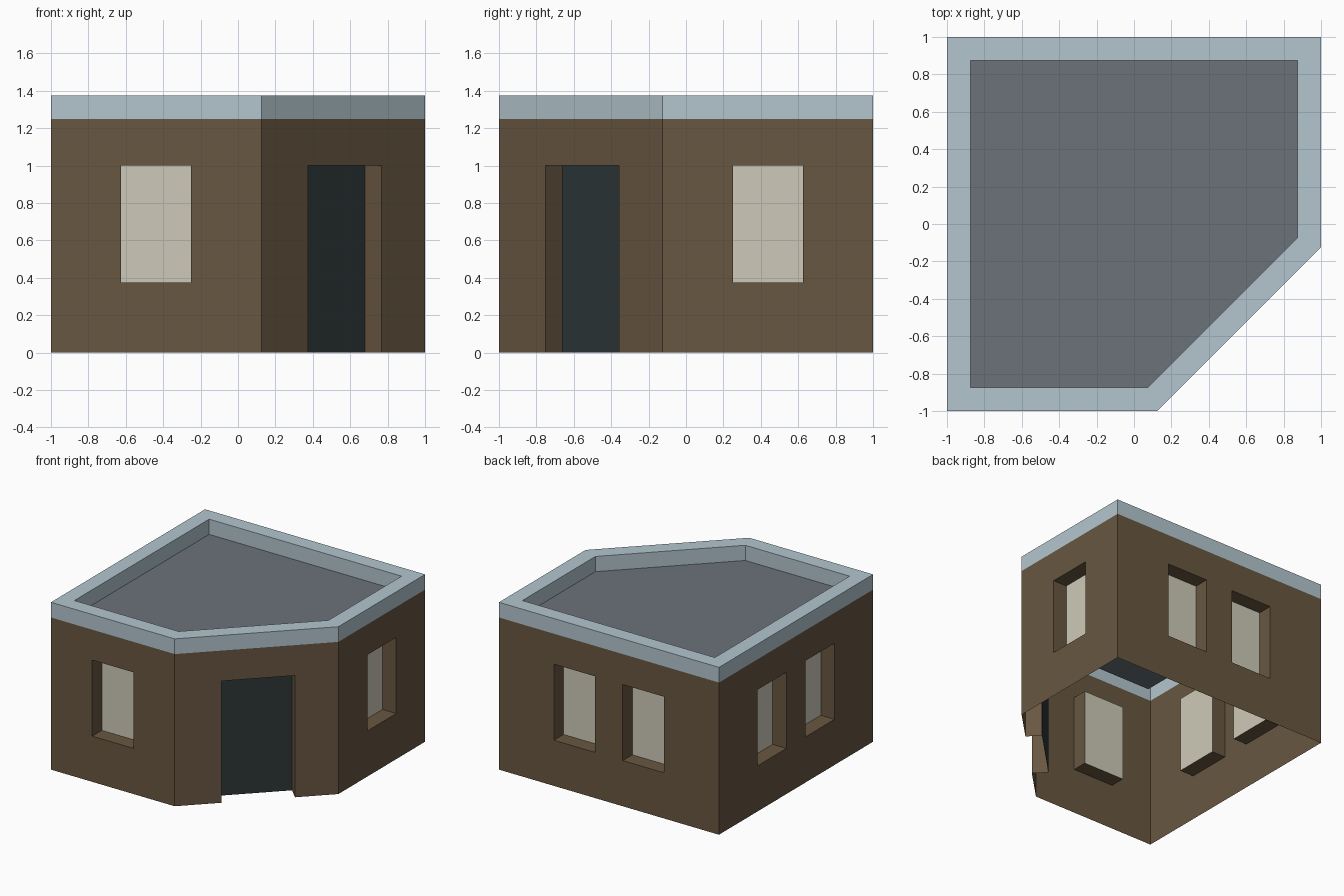
import bpy, math
from mathutils import Vector

if "Cube" in bpy.data.objects:
    bpy.data.objects.remove(bpy.data.objects["Cube"])

H, RIM, DEPTH = 1.25, 1.375, 0.125


def srgb(r, g, b):
    f = lambda c: c / 12.92 if c <= 0.04045 else ((c + 0.055) / 1.055) ** 2.4
    return (f(r / 255), f(g / 255), f(b / 255), 1)


def material(name, rgb):
    m = bpy.data.materials.new(name)
    m.diffuse_color = srgb(*rgb)
    m.use_nodes = True
    m.node_tree.nodes["Principled BSDF"].inputs["Base Color"].default_value = m.diffuse_color
    return m


BROWN = material("brown plaster", (104, 87, 65))
BLUE = material("pale blue trim", (179, 198, 206))
GREY = material("grey roofing", (107, 114, 122))
CREAM = material("cream pane", (206, 201, 184))
DARK = material("dark door", (45, 55, 56))


def make(name, quads, mat):
    """Mesh object from a list of polygons, each a list of points."""
    verts, faces = [], []
    for q in quads:
        faces.append(range(len(verts), len(verts) + len(q)))
        verts += [tuple(p) for p in q]
    me = bpy.data.meshes.new(name)
    me.from_pydata(verts, [], [list(f) for f in faces])
    me.materials.append(mat)
    ob = bpy.data.objects.new(name, me)
    bpy.context.collection.objects.link(ob)
    return ob


# Floor plan, anticlockwise, with one corner cut off for the door
A, C = 0.125, DEPTH * math.tan(math.pi / 8)
I = 1 - DEPTH
outer = [(-1, -1), (A, -1), (1, -A), (1, 1), (-1, 1)]
inner = [(-I, -I), (A - C, -I), (I, C - A), (I, I), (-I, I)]

# Openings per wall: start and end along the wall, bottom and top
R2 = math.sqrt(2)
one = [(0.375, 0.75, 0.375, 1)]
two = [(0.5, 0.875, 0.375, 1), (1.125, 1.5, 0.375, 1)]
door = [(0.25 * R2, 0.643 * R2, 0, 1)]
walls = [("front_wall", one), ("corner_wall", door), ("right_wall", one),
         ("back_wall", two), ("left_wall", two)]

for i, (name, holes) in enumerate(walls):
    a, b = Vector(outer[i]), Vector(outer[(i + 1) % 5])
    d = (b - a).normalized()
    n = Vector((-d.y, d.x))  # points into the building

    def P(u, z, depth=0):
        p = a + d * u + n * depth
        return (p.x, p.y, z)

    def rect(u0, u1, z0, z1, depth=0):
        return [P(u0, z0, depth), P(u1, z0, depth), P(u1, z1, depth), P(u0, z1, depth)]

    quads, pos = [], 0
    for k, (u0, u1, z0, z1) in enumerate(holes):
        # wall beside, above and below the opening
        quads += [rect(pos, u0, 0, H), rect(u0, u1, z1, H)]
        if z0 > 0:
            quads.append(rect(u0, u1, 0, z0))
        pos = u1
        # reveal around the opening (no threshold under the door)
        o, r = rect(u0, u1, z0, z1), rect(u0, u1, z0, z1, DEPTH)
        for j in range(0 if z0 > 0 else 1, 4):
            m = (j + 1) % 4
            quads.append([o[j], o[m], r[m], r[j]])
        # recessed pane or door leaf
        if z0 > 0:
            make(f"{name}_window_{k + 1}", [r], CREAM)
        else:
            make("door", [r], DARK)
    quads.append(rect(pos, (b - a).length, 0, H))
    make(name, quads, BROWN)

# Parapet: outer face, flat top and inner face
rim = []
for i in range(5):
    j = (i + 1) % 5
    o0, o1, n0, n1 = outer[i], outer[j], inner[i], inner[j]
    rim += [[(*o0, H), (*o1, H), (*o1, RIM), (*o0, RIM)],
            [(*o0, RIM), (*o1, RIM), (*n1, RIM), (*n0, RIM)],
            [(*n0, RIM), (*n1, RIM), (*n1, H), (*n0, H)]]
make("parapet", rim, BLUE)

# Sunken flat roof
make("roof", [[(*p, H) for p in inner]], GREY)
